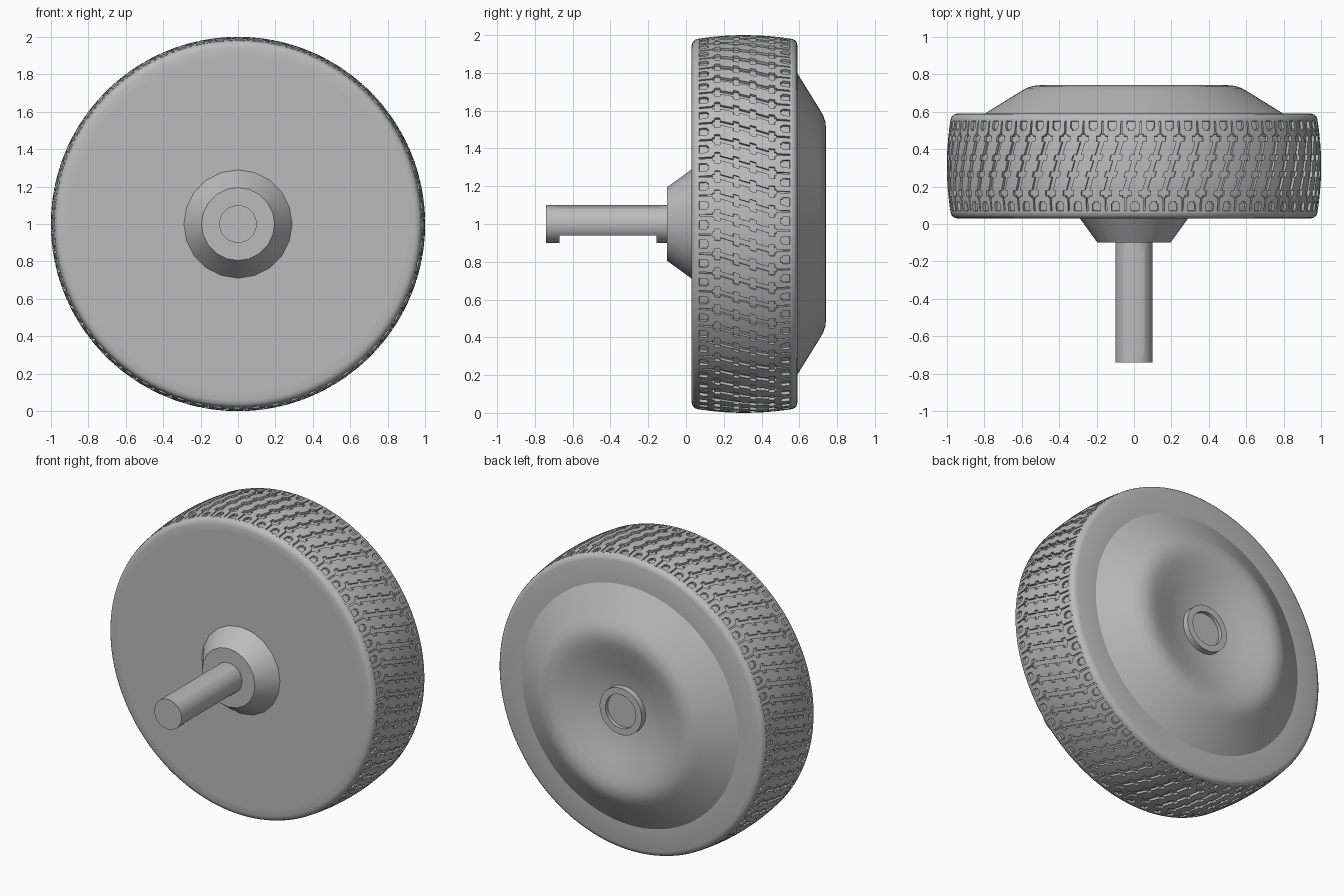
import bpy, bmesh
from math import sin, cos, pi

cube = bpy.data.objects.get("Cube")
if cube:
    bpy.data.objects.remove(cube, do_unlink=True)

grey = bpy.data.materials.new("plain_grey")
grey.use_nodes = True
COLOUR = (0.5, 0.5, 0.5, 1)
grey.diffuse_color = COLOUR
grey.node_tree.nodes["Principled BSDF"].inputs["Base Color"].default_value = COLOUR


def point(r, y, a):
    """Point at radius r and angle a about the wheel axis."""
    return (r * sin(a), y, 1 + r * cos(a))


def finish(name, bm, angle=30):
    mesh = bpy.data.meshes.new(name)
    bm.to_mesh(mesh)
    bm.free()
    mesh.materials.append(grey)
    obj = bpy.data.objects.new(name, mesh)
    bpy.context.collection.objects.link(obj)
    bpy.ops.object.select_all(action='DESELECT')
    obj.select_set(True)
    bpy.context.view_layer.objects.active = obj
    bpy.ops.object.shade_smooth_by_angle(angle=angle * pi / 180)
    return obj


def loft(bm, rings):
    """Bridge successive closed rings, given front to back."""
    faces = []
    for a, b in zip(rings, rings[1:]):
        for i in range(len(a)):
            j = (i + 1) % len(a)
            faces.append(bm.faces.new((a[i], b[i], b[j], a[j])))
    return faces


def lathe(name, profile, sides, cap_start=False, cap_end=False, floor=None):
    """Turn (radius, y) pairs about the axis; floor keeps z above it mid-way."""
    bm = bmesh.new()
    rings = []
    for k, (r, y) in enumerate(profile):
        ring = [bm.verts.new(point(r, y, 2 * pi * i / sides)) for i in range(sides)]
        if floor and k in floor[1]:
            for v in ring:
                v.co.z = max(v.co.z, floor[0])
        rings.append(ring)
    loft(bm, rings)
    if cap_start:
        bm.faces.new(rings[0])
    if cap_end:
        bm.faces.new(rings[-1])
    bmesh.ops.recalc_face_normals(bm, faces=bm.faces)
    return finish(name, bm)


# Tread band: sheared grid with the groove pattern sunk into it
BLOCKS, CELLS, ROWS = 60, 12, 50
Y0, Y1, MID = 0.06, 0.56, 0.31
COLS = BLOCKS * CELLS


def is_groove(u, y):
    d = abs(y - MID)                      # distance from the centre line
    c = abs(u - CELLS // 2)               # cells from the channel middle
    edge = CELLS // 2 - c                 # cells from the shoulder slot middle
    channel = c <= 1 and d < 0.17
    tab = c <= 3 and (abs(d - 0.045) < 0.012 or abs(d - 0.145) < 0.012)
    sipe = c == 0 and d < 0.24
    slot = 0.19 < d < 0.24 and edge <= (2 if d > 0.2 else 1)
    return channel or tab or sipe or slot


bm = bmesh.new()
rings = []
for k in range(ROWS + 1):
    y = Y0 + (Y1 - Y0) * k / ROWS
    r = 1 - 0.02 * ((y - MID) / 0.25) ** 2
    shear = 0.085 * min(max((y - 0.17) / 0.28, 0), 1)
    rings.append([bm.verts.new(point(r, y, 2 * pi * i / COLS + shear)) for i in range(COLS)])
faces = loft(bm, rings)
bmesh.ops.recalc_face_normals(bm, faces=bm.faces)
if faces[0].normal.z < 0:
    bmesh.ops.reverse_faces(bm, faces=bm.faces)
sunk = [f for n, f in enumerate(faces)
        if is_groove(n % CELLS, Y0 + (n // COLS + 0.5) * (Y1 - Y0) / ROWS)]
bmesh.ops.inset_region(bm, faces=sunk, thickness=0.0, depth=-0.015, use_even_offset=True)
finish("tyre_tread", bm)

# Sidewalls with rounded shoulders
SHOULDER = [(0.98, 0.06), (0.975, 0.046), (0.965, 0.036), (0.945, 0.03)]
lathe("front_sidewall", SHOULDER + [(0.9, 0.03)], 128, cap_end=True)
lathe("back_sidewall", [(r, 2 * MID - y) for r, y in SHOULDER] + [(0.78, 0.59)], 128)

# Dished cover and its hub ring
lathe("wheel_cover", [(0.8, 0.588), (0.61, 0.706), (0.575, 0.726), (0.54, 0.738),
                      (0.5, 0.742), (0.46, 0.737), (0.41, 0.724), (0.3, 0.69),
                      (0.14, 0.645)], 96, cap_end=True)
lathe("hub_ring", [(0.155, 0.64), (0.155, 0.69), (0.112, 0.69), (0.112, 0.665)],
      48, cap_end=True)

# Tapered collar and axle with a flat cut underneath
lathe("axle_collar", [(0.195, -0.1), (0.29, 0.031)], 20, cap_start=True)
lathe("axle", [(0.1, y) for y in (-0.74, -0.67, -0.67, -0.155, -0.155, -0.09)],
      48, cap_start=True, cap_end=True, floor=(0.94, (2, 3)))
